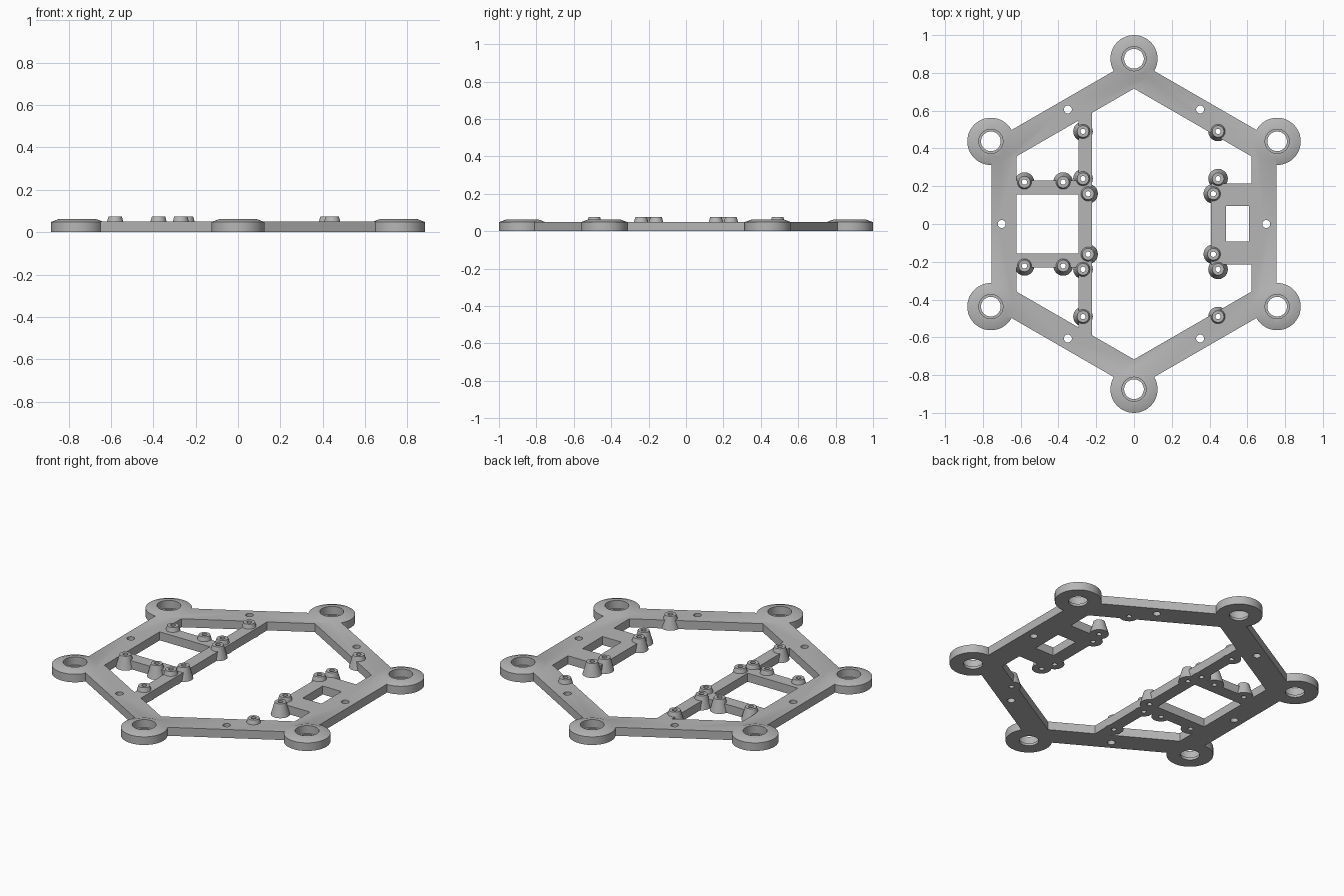
import bpy
import bmesh
from math import cos, sin, pi, radians

if "Cube" in bpy.data.objects:
    bpy.data.objects.remove(bpy.data.objects["Cube"])

THICK = 0.05          # plate thickness
CORNER_R = 0.875      # distance of corner bosses from the centre

grey = bpy.data.materials.new("plain grey")
grey.use_nodes = True
grey.diffuse_color = (0.47, 0.47, 0.47, 1)
grey.node_tree.nodes["Principled BSDF"].inputs["Base Color"].default_value = (0.47, 0.47, 0.47, 1)

scene_col = bpy.context.scene.collection
solids = bpy.data.collections.new("solids")
cutters = bpy.data.collections.new("cutters")
for col in (solids, cutters):
    scene_col.children.link(col)


def add(name, bm, col):
    bmesh.ops.recalc_face_normals(bm, faces=bm.faces)
    mesh = bpy.data.meshes.new(name)
    bm.to_mesh(mesh)
    bm.free()
    mesh.materials.append(grey)
    obj = bpy.data.objects.new(name, mesh)
    obj.hide_render = True
    col.objects.link(obj)
    return obj


def lathe(name, col, x, y, profile, sides=32, turn=0.0):
    """Stack rings of (radius, z) into a closed solid."""
    bm = bmesh.new()
    rings = [[bm.verts.new((x + r * cos(turn + 2 * pi * i / sides),
                            y + r * sin(turn + 2 * pi * i / sides), z))
              for i in range(sides)] for r, z in profile]
    for low, high in zip(rings, rings[1:]):
        for i in range(sides):
            j = (i + 1) % sides
            bm.faces.new((low[i], low[j], high[j], high[i]))
    bm.faces.new(rings[0])
    bm.faces.new(rings[-1])
    return add(name, bm, col)


def box(name, col, x0, x1, y0, y1, z0=0.0, z1=THICK):
    bm = bmesh.new()
    bmesh.ops.create_cube(bm, size=1)
    for v in bm.verts:
        v.co = (x1 if v.co.x > 0 else x0, y1 if v.co.y > 0 else y0, z1 if v.co.z > 0 else z0)
    return add(name, bm, col)


def boolean(obj, col, operation):
    mod = obj.modifiers.new(operation.lower(), 'BOOLEAN')
    mod.operation = operation
    mod.operand_type = 'COLLECTION'
    mod.collection = col
    mod.solver = 'EXACT'


# Hexagonal frame: the inside is opened before the crossbars are joined on
opening = bpy.data.collections.new("opening")
scene_col.children.link(opening)
frame = lathe("mounting_frame", scene_col, 0, 0, [(0.872, 0), (0.872, THICK)], 6, pi / 2)
lathe("frame_opening", opening, 0, 0, [(0.717, -0.1), (0.717, 0.2)], 6, pi / 2)

# Corner bosses with stepped bores, and screw holes midway along each side
for k in range(6):
    a = radians(30 + 60 * k)
    x, y = CORNER_R * cos(a), CORNER_R * sin(a)
    lathe("corner_boss", solids, x, y, [(0.125, 0), (0.125, 0.048), (0.088, 0.062)], 48)
    lathe("corner_bore", cutters, x, y,
          [(0.052, -0.1), (0.052, 0.015), (0.064, 0.015), (0.064, 0.2)], 48)
    a = radians(60 * k)
    lathe("side_hole", cutters, 0.7 * cos(a), 0.7 * sin(a), [(0.021, -0.1), (0.021, 0.2)], 24)

# Crossbar and two arms on the right side, window block on the left side
box("crossbar", solids, -0.293, -0.222, -0.62, 0.62)
for s in (-1, 1):
    box("arm", solids, -0.65, -0.25, *sorted((s * 0.156, s * 0.231)))
box("window_block", solids, 0.407, 0.65, -0.214, 0.214)
box("window", cutters, 0.487, 0.61, -0.092, 0.095, -0.1, 0.2)

# Tapered standoffs, mirrored front to back
for x, y in [(-0.27, 0.49), (-0.27, 0.24), (-0.243, 0.16), (-0.375, 0.222), (-0.58, 0.222),
             (0.445, 0.49), (0.445, 0.24), (0.42, 0.16)]:
    for s in (-1, 1):
        lathe("standoff", solids, x, s * y, [(0.052, 0), (0.031, 0.075)], 24)
        lathe("standoff_hole", cutters, x, s * y, [(0.014, -0.1), (0.014, 0.2)], 16)

boolean(frame, opening, 'DIFFERENCE')
boolean(frame, solids, 'UNION')
boolean(frame, cutters, 'DIFFERENCE')

# Keep only the finished part
bpy.context.view_layer.update()
graph = bpy.context.evaluated_depsgraph_get()
result = bpy.data.meshes.new_from_object(frame.evaluated_get(graph))
frame.modifiers.clear()
frame.data = result
frame.data.name = "mounting_frame"
frame.hide_render = False
for col in (opening, solids, cutters):
    for obj in list(col.objects):
        bpy.data.objects.remove(obj)
    bpy.data.collections.remove(col)
result.materials.clear()
result.materials.append(grey)

bpy.ops.object.select_all(action='DESELECT')
frame.select_set(True)
bpy.context.view_layer.objects.active = frame
bpy.ops.object.shade_smooth_by_angle(angle=radians(30))
